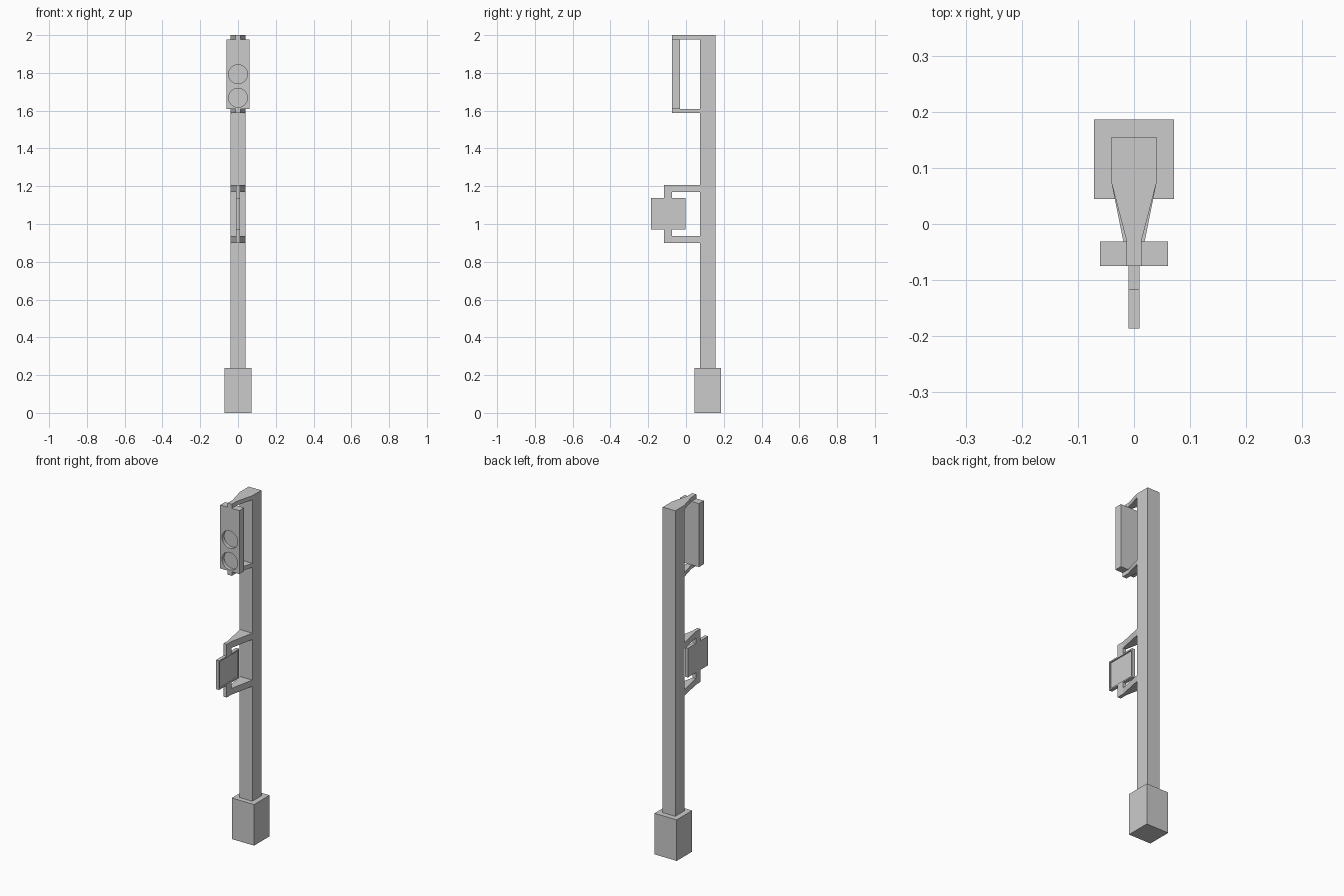
import bpy, bmesh, math

if "Cube" in bpy.data.objects:
    bpy.data.objects.remove(bpy.data.objects["Cube"])


def make_object(name, bm):
    bmesh.ops.recalc_face_normals(bm, faces=bm.faces)
    mesh = bpy.data.meshes.new(name)
    bm.to_mesh(mesh)
    bm.free()
    obj = bpy.data.objects.new(name, mesh)
    bpy.context.collection.objects.link(obj)
    return obj


def prism(name, outline, z0, z1):
    """Extrude an XY outline from z0 to z1."""
    bm = bmesh.new()
    face = bm.faces.new([bm.verts.new((x, y, z0)) for x, y in outline])
    ext = bmesh.ops.extrude_face_region(bm, geom=[face])
    verts = [v for v in ext["geom"] if isinstance(v, bmesh.types.BMVert)]
    bmesh.ops.translate(bm, verts=verts, vec=(0, 0, z1 - z0))
    return make_object(name, bm)


def box(name, hx, y0, y1, z0, z1):
    return prism(name, [(-hx, y0), (hx, y0), (hx, y1), (-hx, y1)], z0, z1)


def bracket(name, tip, y_taper, y_tip, z0, z1):
    """Arm that narrows from the pole width to a straight tip."""
    half = [(POLE_HX, POLE_Y0), (tip, y_taper), (tip, y_tip)]
    outline = half + [(-x, y) for x, y in reversed(half)]
    return prism(name, outline, z0, z1)


def cut(target, cutter):
    cutter.hide_render = True
    cutter.hide_viewport = False
    cutter.display_type = 'WIRE'
    mod = target.modifiers.new("cut", 'BOOLEAN')
    mod.operation = 'DIFFERENCE'
    mod.solver = 'EXACT'
    mod.object = cutter


POLE_HX, POLE_Y0, POLE_Y1 = 0.04, 0.073, 0.155
HEAD_Y0, HEAD_Y1 = -0.075, -0.031

# Base block and pole
box("base", 0.071, 0.045, 0.186, 0, 0.237)
box("pole", POLE_HX, POLE_Y0, POLE_Y1, 0.237, 2.0)

# Signal head with its two arms
bracket("head_arm_top", 0.013, HEAD_Y1, HEAD_Y0, 1.976, 2.0)
bracket("head_arm_bottom", 0.013, HEAD_Y1, HEAD_Y0, 1.587, 1.61)
head = box("signal_head", 0.061, HEAD_Y0, HEAD_Y1, 1.61, 1.976)

# Round lens recesses
depth = 0.02
lens_bm = bmesh.new()
for z in (1.668, 1.793, 1.917):
    new = bmesh.ops.create_cone(lens_bm, cap_ends=True, segments=32,
                                radius1=0.05, radius2=0.05, depth=2 * depth)
    for v in new["verts"]:
        x, y, h = v.co
        v.co = (x, HEAD_Y0 + h, z + y)
cut(head, make_object("lens_cutter", lens_bm))

# Crossing sign arms with short hangers
for side, z0, z1, h0, h1 in (("top", 1.17, 1.207, 1.138, 1.17),
                             ("bottom", 0.9, 0.936, 0.936, 0.97)):
    bracket("sign_arm_" + side, 0.01, -0.075, -0.117, z0, z1)
    box("sign_hanger_" + side, 0.01, -0.117, -0.075, h0, h1)

# Sign box with a shallow framed panel on its +x face
sign = box("sign_box", 0.01, -0.186, -0.003, 0.97, 1.138)
bm = bmesh.new()
bm.from_mesh(sign.data)
bm.normal_update()
panel = [f for f in bm.faces if f.normal.x > 0.9]
bmesh.ops.inset_region(bm, faces=panel, thickness=0.011)
bmesh.ops.translate(
    bm, vec=(0, 0, 0), verts=panel[0].verts)
ext = bmesh.ops.extrude_discrete_faces(bm, faces=panel)
bmesh.ops.translate(bm, vec=(-0.007, 0, 0), verts=ext["faces"][0].verts)
bm.to_mesh(sign.data)
bm.free()
